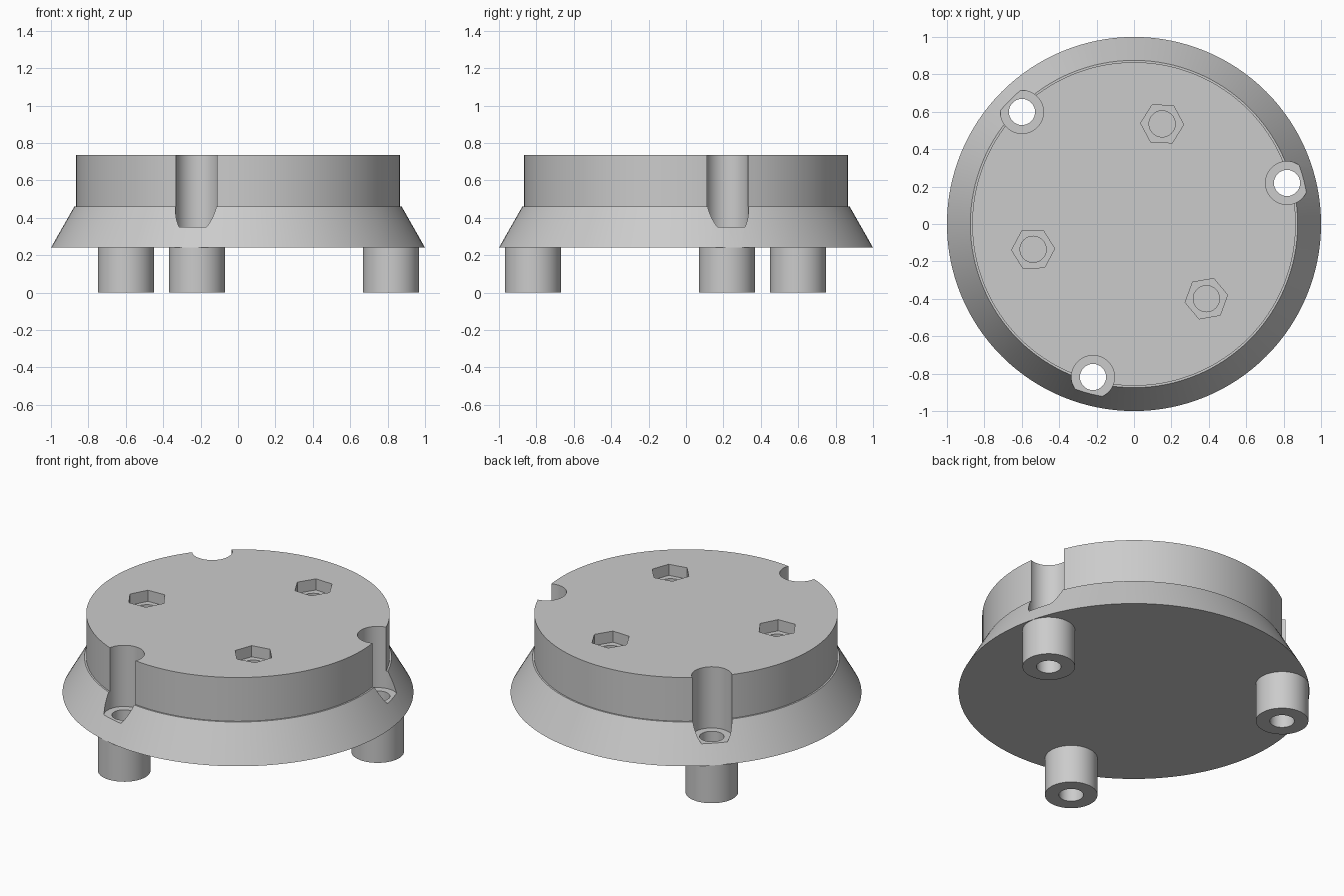
import bpy, bmesh
from math import sin, cos, pi, radians

if "Cube" in bpy.data.objects:
    bpy.data.objects.remove(bpy.data.objects["Cube"], do_unlink=True)

grey = bpy.data.materials.new("plain grey")
grey.use_nodes = True
grey.diffuse_color = (0.6, 0.6, 0.6, 1)
grey.node_tree.nodes["Principled BSDF"].inputs["Base Color"].default_value = (0.6, 0.6, 0.6, 1)


def lathe(name, profile, centre=(0, 0), sides=48, turn=0, tube=False):
    """Turn a radius/height profile around z; a tube joins its ends, else they are capped."""
    bm = bmesh.new()
    angles = [turn + 2 * pi * i / sides for i in range(sides)]
    rings = [[bm.verts.new((centre[0] + r * cos(a), centre[1] + r * sin(a), z))
              for a in angles] for r, z in profile]
    pairs = list(zip(rings, rings[1:]))
    if tube:
        pairs.append((rings[-1], rings[0]))
    else:
        bm.faces.new(rings[0][::-1])
        bm.faces.new(rings[-1])
    for low, high in pairs:
        for i in range(sides):
            j = (i + 1) % sides
            bm.faces.new((low[i], low[j], high[j], high[i]))
    bmesh.ops.recalc_face_normals(bm, faces=bm.faces)
    mesh = bpy.data.meshes.new(name)
    bm.to_mesh(mesh)
    bm.free()
    mesh.materials.append(grey)
    obj = bpy.data.objects.new(name, mesh)
    bpy.context.collection.objects.link(obj)
    return obj


def polar(radius, degrees):
    return radius * cos(radians(degrees)), radius * sin(radians(degrees))


def smooth(obj):
    bpy.ops.object.select_all(action='DESELECT')
    obj.select_set(True)
    bpy.context.view_layer.objects.active = obj
    bpy.ops.object.shade_smooth_by_angle(angle=radians(25))


# Round body with a sloping skirt
body = lathe("body", [(1, 0.24), (0.875, 0.46), (0.865, 0.46), (0.865, 0.735)], sides=128)
cutters = []

# Tubular feet, with a bolt hole and an open counterbore above each
for n, angle in enumerate((-105, 15, 135), 1):
    spot = polar(0.847, angle)
    foot = lathe(f"foot_{n}", [(0.07, 0), (0.15, 0), (0.15, 0.24), (0.07, 0.24)], spot, tube=True)
    smooth(foot)
    cutters.append(lathe("bolt_hole", [(0.07, 0.1), (0.07, 0.4)], spot))
    cutters.append(lathe("counterbore", [(0.115, 0.35), (0.115, 0.9)], spot))

# Hexagonal nut pockets with a blind screw hole below
for angle, turn in ((74.3, -2), (194.1, 2), (-45.9, 10)):
    spot = polar(0.556, angle)
    cutters.append(lathe("nut_pocket", [(0.115, 0.665), (0.115, 0.9)], spot, 6, radians(turn)))
    cutters.append(lathe("screw_hole", [(0.07, 0.45), (0.07, 0.7)], spot))

# Cut the body, then drop the cutters
for cutter in cutters:
    cutter.hide_render = True
    cut = body.modifiers.new(cutter.name, 'BOOLEAN')
    cut.operation = 'DIFFERENCE'
    cut.solver = 'EXACT'
    cut.object = cutter
depsgraph = bpy.context.evaluated_depsgraph_get()
result = bpy.data.meshes.new_from_object(body.evaluated_get(depsgraph))
body.modifiers.clear()
body.data = result
for cutter in cutters:
    bpy.data.objects.remove(cutter, do_unlink=True)
smooth(body)
